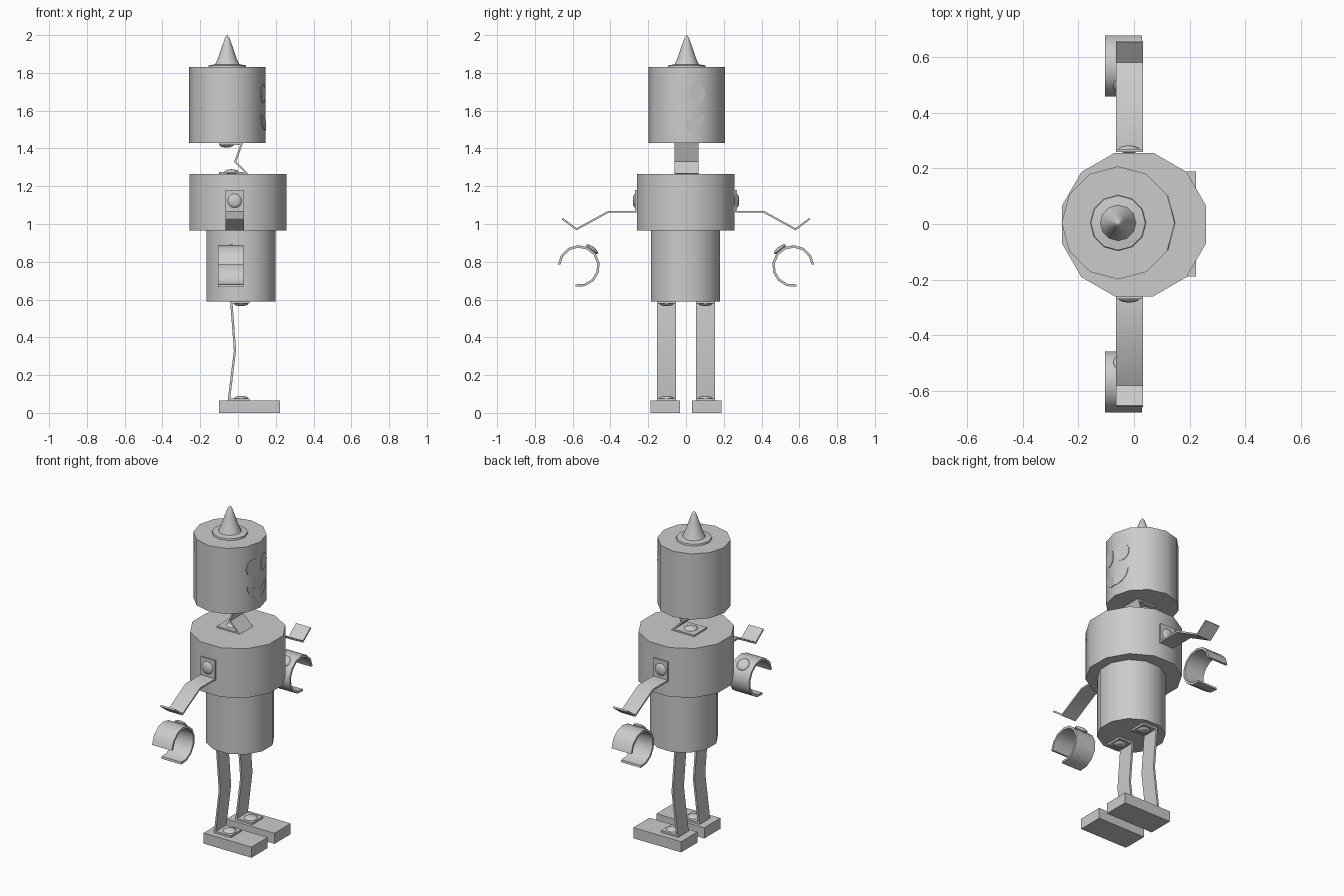
import bpy, bmesh, math
from mathutils import Vector, Matrix

if "Cube" in bpy.data.objects:
    bpy.data.objects.remove(bpy.data.objects["Cube"])

grey = bpy.data.materials.new("tin_grey")
grey.diffuse_color = (0.6, 0.6, 0.6, 1)
grey.use_nodes = True
grey.node_tree.nodes["Principled BSDF"].inputs["Base Color"].default_value = grey.diffuse_color


def finish(name, bm, smooth=True):
    bmesh.ops.recalc_face_normals(bm, faces=bm.faces)
    me = bpy.data.meshes.new(name)
    bm.to_mesh(me)
    bm.free()
    me.materials.append(grey)
    ob = bpy.data.objects.new(name, me)
    bpy.context.collection.objects.link(ob)
    if smooth:
        bpy.ops.object.select_all(action='DESELECT')
        ob.select_set(True)
        bpy.context.view_layer.objects.active = ob
        bpy.ops.object.shade_smooth_by_angle(angle=math.radians(40))
    return ob


def can(name, r, z0, z1, cx, cy, turn):
    """Twelve-sided tin can."""
    bm = bmesh.new()
    m = Matrix.Translation((cx, cy, (z0 + z1) / 2)) @ Matrix.Rotation(math.radians(turn), 4, 'Z')
    bmesh.ops.create_cone(bm, cap_ends=True, segments=12, radius1=r, radius2=r,
                          depth=z1 - z0, matrix=m)
    return finish(name, bm)


def sweep(name, quads, closed=False):
    """Skin a row of equal cross-sections and cap the ends."""
    bm = bmesh.new()
    rows = [[bm.verts.new(p) for p in q] for q in quads]
    for a, b in zip(rows, rows[1:]):
        for i in range(4):
            j = (i + 1) % 4
            bm.faces.new((a[i], a[j], b[j], b[i]))
    bm.faces.new(rows[0])
    bm.faces.new(rows[-1])
    return finish(name, bm)


def strip(name, pts, axis, lo, hi, t=0.012):
    """Bent metal strip; pts run in the plane across the axis."""
    pts = [Vector(p) for p in pts]
    quads = []
    for i, p in enumerate(pts):
        d0 = (p - pts[i - 1]).normalized() if i else None
        d1 = (pts[i + 1] - p).normalized() if i < len(pts) - 1 else None
        d0, d1 = d0 or d1, d1 or d0
        n0, n1 = Vector((-d0.y, d0.x)), Vector((-d1.y, d1.x))
        n = (n0 + n1).normalized()
        n = n * (t / 2 / max(n.dot(n0), 0.5))
        a, b = p - n, p + n
        if axis == 'x':
            quads.append([(lo, *a), (hi, *a), (hi, *b), (lo, *b)])
        else:
            quads.append([(a.x, lo, a.y), (a.x, hi, a.y), (b.x, hi, b.y), (b.x, lo, b.y)])
    return sweep(name, quads)


def bolt(name, pos, direction, r=0.038, h=0.014):
    """Flattened round bolt head."""
    bm = bmesh.new()
    rot = Vector(direction).to_track_quat('Z', 'Y').to_matrix().to_4x4()
    m = Matrix.Translation(pos) @ rot @ Matrix.Diagonal((r, r, h, 1))
    bmesh.ops.create_uvsphere(bm, u_segments=12, v_segments=8, radius=1, matrix=m)
    return finish(name, bm)


# Body and head cans
can("chest", 0.267, 0.965, 1.265, 0, -0.002, 15)
can("waist", 0.19, 0.59, 0.965, 0.016, -0.003, 15)
HX, HY, HR = -0.057, 0.004, 0.203
can("head", HR, 1.43, 1.83, HX, HY, 0)

# Funnel hat, lathed
bm = bmesh.new()
prof = [(0, 1.83), (0.1, 1.83), (0.098, 1.84), (0.064, 1.845), (0.048, 1.88),
        (0.028, 1.94), (0.012, 1.985), (0, 2.0)]
vs = [bm.verts.new((r, 0, z)) for r, z in prof]
es = [bm.edges.new(e) for e in zip(vs, vs[1:])]
bmesh.ops.spin(bm, geom=vs + es, cent=(0, 0, 0), axis=(0, 0, 1), angle=2 * math.pi, steps=12)
bmesh.ops.remove_doubles(bm, verts=bm.verts, dist=0.0005)
bmesh.ops.translate(bm, verts=bm.verts, vec=(HX, HY, 0))
finish("funnel_hat", bm)


def face_plate(name, yz):
    """Thin plate lying on one flat panel of the head front."""
    bm = bmesh.new()
    def at(y, z, out):
        return (HX + HR - abs(y) * math.tan(math.radians(15)) + out, HY + y, z)
    back = [bm.verts.new(at(y, z, -0.002)) for y, z in yz]
    front = [bm.verts.new(at(y, z, 0.003)) for y, z in yz]
    bm.faces.new(back)
    bm.faces.new(front)
    n = len(yz)
    for i in range(n):
        j = (i + 1) % n
        bm.faces.new((back[i], back[j], front[j], front[i]))
    finish(name, bm, False)


# Neck bracket
strip("neck", [(-0.1, 1.424), (0.02, 1.424), (-0.015, 1.33), (0.045, 1.271), (-0.1, 1.271)],
      'y', -0.06, 0.065, 0.01)
bolt("neck_top_bolt", (-0.06, 0.002, 1.419), (0, 0, -1))
bolt("neck_base_bolt", (-0.035, 0.002, 1.276), (0, 0, 1))

for s, side in ((-1, "right"), (1, "left")):
    # Eyes and half of the smile
    circle = [2 * math.pi * i / 16 for i in range(16)]
    face_plate(side + "_eye", [(s * 0.053 + 0.045 * math.cos(a), 1.69 + 0.05 * math.sin(a))
                               for a in circle])
    arc = [math.pi / 2 * i / 6 for i in range(7)]
    face_plate(side + "_smile", [(0, 1.545)] + [
        (s * 0.092 * math.sin(a), 1.58 - 0.085 * math.cos(a)) for a in arc])

    # Arm strip with shoulder plate
    strip(side + "_arm", [(s * 0.264, 1.18), (s * 0.264, 1.065), (s * 0.41, 1.065),
                          (s * 0.58, 0.972), (s * 0.655, 1.028)], 'x', -0.065, 0.033, 0.01)
    bolt(side + "_shoulder_bolt", (-0.018, s * 0.268, 1.123), (0, s, 0))

    # Open ring hand, gap facing down and outwards
    quads = []
    cy, cz = s * 0.567, 0.777
    for i in range(11):
        a = math.radians(-80 - 27.5 * i)
        cs, sn = s * math.cos(a), math.sin(a)
        o, n = (cy + 0.111 * cs, cz + 0.111 * sn), (cy + 0.098 * cs, cz + 0.098 * sn)
        quads.append([(-0.105, *o), (0.028, *o), (0.028, *n), (-0.105, *n)])
    sweep(side + "_hand", quads)
    bolt(side + "_hand_bolt", (-0.037, s * 0.497, 0.866), (0, -s * 0.62, 0.78))

    # Leg strip with hip and ankle plates, and the foot block
    ly = s * 0.103
    strip(side + "_leg", [(0.06, 0.584), (-0.035, 0.584), (-0.016, 0.33),
                          (-0.048, 0.071), (0.06, 0.071)], 'y', ly - 0.051, ly + 0.051)
    bolt(side + "_hip_bolt", (0.016, ly, 0.579), (0, 0, -1))
    bolt(side + "_ankle_bolt", (0.016, ly, 0.076), (0, 0, 1))
    bm = bmesh.new()
    bmesh.ops.create_cube(bm, size=1, matrix=Matrix.Translation((0.0615, s * 0.111, 0.0325))
                          @ Matrix.Diagonal((0.323, 0.156, 0.065, 1)))
    finish(side + "_foot", bm, False)
